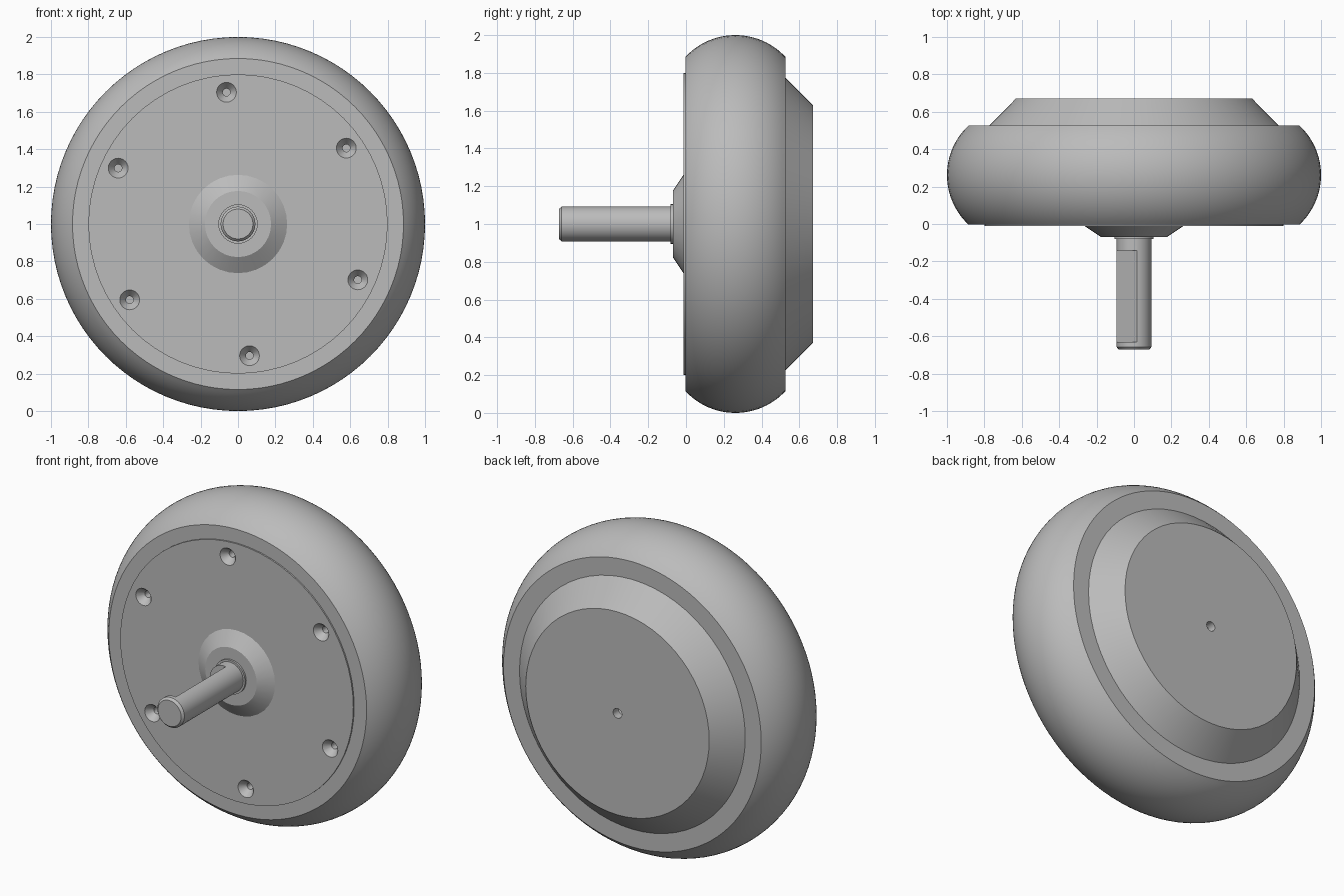
import bpy, bmesh, math
from mathutils import Vector, Matrix

if "Cube" in bpy.data.objects:
    bpy.data.objects.remove(bpy.data.objects["Cube"])

grey = bpy.data.materials.new("plain_grey")
grey.use_nodes = True
colour = (0.5, 0.5, 0.5, 1)
grey.diffuse_color = colour
grey.node_tree.nodes["Principled BSDF"].inputs["Base Color"].default_value = colour


def finish(name, bm):
    bmesh.ops.recalc_face_normals(bm, faces=bm.faces)
    mesh = bpy.data.meshes.new(name)
    bm.to_mesh(mesh)
    bm.free()
    mesh.materials.append(grey)
    ob = bpy.data.objects.new(name, mesh)
    bpy.context.collection.objects.link(ob)
    return ob


def lathe(name, profile, sides, x=0, z=1, closed=False):
    """Turn (radius, y) points around an axis along y."""
    bm = bmesh.new()
    verts = [bm.verts.new((r, y, 0)) for r, y in profile]
    pairs = list(zip(verts, verts[1:]))
    if closed:
        pairs.append((verts[-1], verts[0]))
    edges = [bm.edges.new(p) for p in pairs]
    bmesh.ops.spin(bm, geom=verts + edges, cent=(0, 0, 0), axis=(0, 1, 0),
                   angle=math.tau, steps=sides)
    bmesh.ops.remove_doubles(bm, verts=bm.verts, dist=1e-4)
    bmesh.ops.translate(bm, verts=bm.verts, vec=(x, 0, z))
    return finish(name, bm)


def select_only(ob):
    bpy.ops.object.select_all(action='DESELECT')
    ob.select_set(True)
    bpy.context.view_layer.objects.active = ob


def cut(ob, cutter):
    select_only(ob)
    mod = ob.modifiers.new("cut", 'BOOLEAN')
    mod.operation = 'DIFFERENCE'
    mod.solver = 'EXACT'
    mod.object = cutter
    bpy.ops.object.modifier_apply(modifier=mod.name)
    bpy.data.objects.remove(cutter)


# Tyre: rounded tread between two flat side walls
front, back = -0.003, 0.526
mid, half, bulge = (front + back) / 2, (back - front) / 2, 0.115
radius = (half ** 2 + bulge ** 2) / (2 * bulge)
sweep = math.asin(half / radius)
tread = []
for i in range(25):
    a = sweep * (i / 12 - 1)
    tread.append((1 - radius + radius * math.cos(a), mid + radius * math.sin(a)))
tyre = lathe("tyre", [(0.765, front)] + tread + [(0.765, back)], 96, closed=True)

# Front cover with six countersunk screw holes
face = -0.012
cover = lathe("front_cover", [(0, face), (0.8, face), (0.8, 0.2), (0, 0.2)], 64)
for i in range(6):
    a = math.radians(95 + 60 * i)
    hole = lathe("hole_cutter", [(0, -0.05), (0.053, -0.05), (0.053, face),
                                 (0.02, 0.03), (0.02, 0.1), (0, 0.1)], 24,
                 x=0.707 * math.cos(a), z=1 + 0.707 * math.sin(a))
    cut(cover, hole)

# Back cover: tapered drum with a centre dimple
back_cover = lathe("back_cover", [(0, 0.25), (0.775, 0.25), (0.775, back),
                                  (0.63, 0.672), (0.03, 0.672), (0.03, 0.62),
                                  (0, 0.6)], 64)

# Hub boss and collar around the shaft
boss = lathe("hub_boss", [(0, 0), (0.263, 0), (0.263, face), (0.177, -0.069),
                          (0, -0.069)], 32)
collar = lathe("shaft_collar", [(0, -0.05), (0.105, -0.05), (0.105, -0.081),
                                (0, -0.081)], 32)

# Shaft with chamfered tip and a milled flat
shaft = lathe("shaft", [(0, -0.06), (0.093, -0.06), (0.093, -0.658),
                        (0.08, -0.672), (0, -0.672)], 32)
bm = bmesh.new()
bmesh.ops.create_cube(bm, size=1)
bmesh.ops.scale(bm, verts=bm.verts, vec=(0.1, 0.49, 0.3))
bmesh.ops.translate(bm, verts=bm.verts, vec=(0.11, -0.387, 0))
bmesh.ops.rotate(bm, verts=bm.verts, matrix=Matrix.Rotation(math.radians(-130), 3, 'Y'))
bmesh.ops.translate(bm, verts=bm.verts, vec=Vector((0, 0, 1)))
cut(shaft, finish("flat_cutter", bm))

for ob in (tyre, cover, back_cover, boss, collar, shaft):
    select_only(ob)
    bpy.ops.object.shade_smooth_by_angle(angle=math.radians(30))
